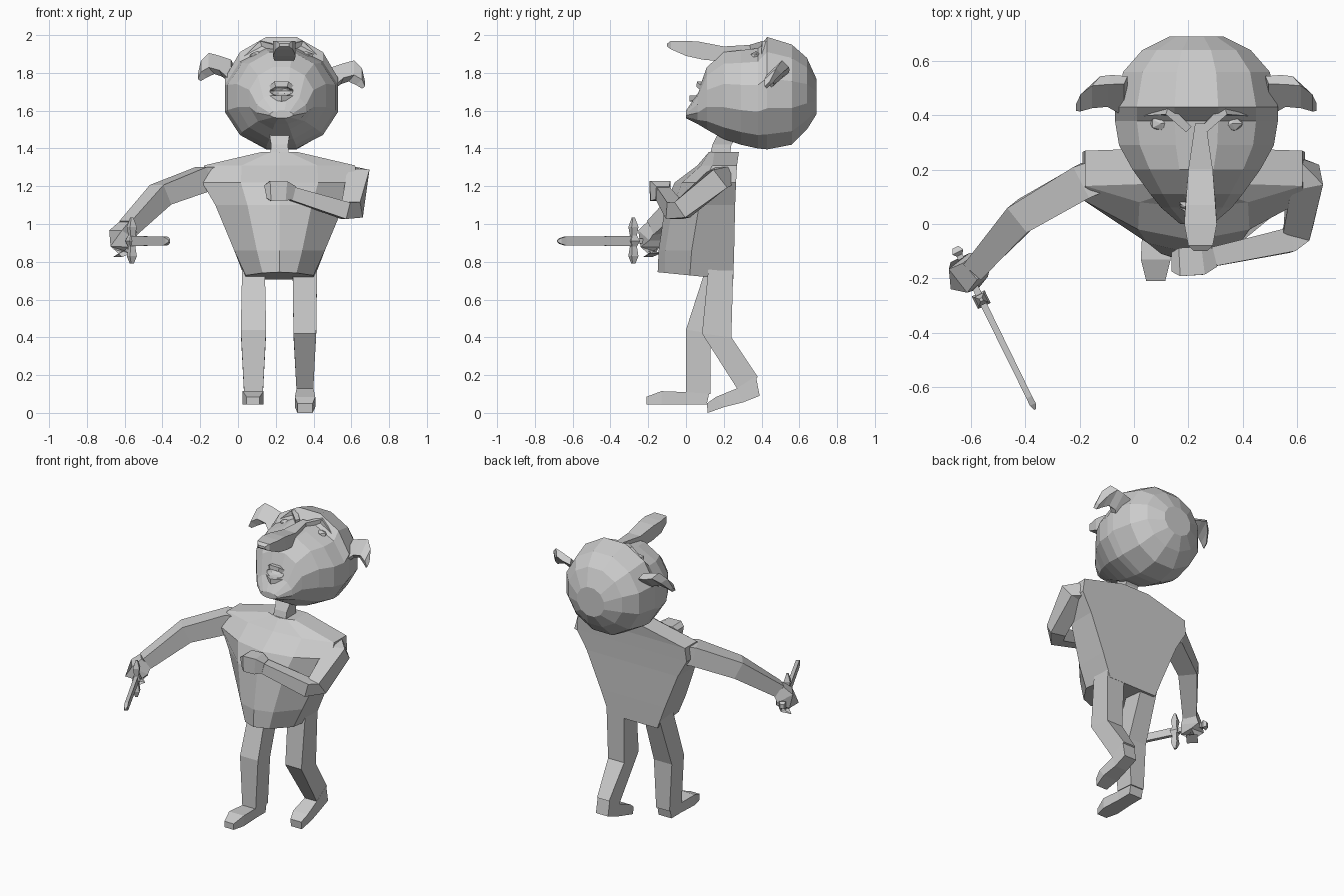
import bpy
import bmesh
from math import sin, cos, tau
from mathutils import Vector

if "Cube" in bpy.data.objects:
    bpy.data.objects.remove(bpy.data.objects["Cube"])

MID = 0.23  # body centre line

grey = bpy.data.materials.new("plain_grey")
grey.use_nodes = True
GREY = (0.6, 0.6, 0.6, 1)
grey.diffuse_color = GREY
grey.node_tree.nodes["Principled BSDF"].inputs["Base Color"].default_value = GREY


def loft(name, rings):
    """Skin closed rings of points and cap both ends."""
    bm = bmesh.new()
    loops = [[bm.verts.new(p) for p in ring] for ring in rings]
    n = len(loops[0])
    for a, b in zip(loops, loops[1:]):
        for i in range(n):
            j = (i + 1) % n
            bm.faces.new((a[i], a[j], b[j], b[i]))
    bm.faces.new(loops[0])
    bm.faces.new(loops[-1])
    bmesh.ops.recalc_face_normals(bm, faces=bm.faces)
    mesh = bpy.data.meshes.new(name)
    bm.to_mesh(mesh)
    bm.free()
    mesh.materials.append(grey)
    obj = bpy.data.objects.new(name, mesh)
    bpy.context.collection.objects.link(obj)
    return obj


def strip(name, x, rows):
    """Box limb from side profile rows: half width, edge a (y, z), edge b (y, z)."""
    return loft(name, [[(x - w, ya, za), (x + w, ya, za), (x + w, yb, zb), (x - w, yb, zb)]
                       for w, ya, za, yb, zb in rows])


def quad(c, u, v):
    c, u, v = Vector(c), Vector(u), Vector(v)
    return [c + u + v, c - u + v, c - u - v, c + u - v]


def tube(name, path):
    """Square limb along a path of x, y, z, half thickness."""
    pts = [Vector(p[:3]) for p in path]
    rings = []
    for i, p in enumerate(path):
        t = (pts[min(i + 1, len(pts) - 1)] - pts[max(i - 1, 0)]).normalized()
        side = t.cross(Vector((0, 0, 1))).normalized()
        rings.append(quad(pts[i], side * p[3], side.cross(t) * p[3]))
    return loft(name, rings)


def ball(name, loc, scale, sub=1):
    bpy.ops.mesh.primitive_ico_sphere_add(subdivisions=sub, radius=1, location=loc)
    obj = bpy.context.object
    obj.name = name
    obj.scale = scale
    obj.data.materials.append(grey)
    return obj


# Torso: wide shoulders, flat back, ridged belly
torso = []
for z, h, yb, ys, yf, yc in [
        (.73, .18, .25, .02, -.11, -.15), (.86, .24, .255, .03, -.11, -.145),
        (1.1, .34, .26, .07, -.07, -.11), (1.22, .41, .265, .09, -.02, -.06),
        (1.31, .40, .27, .14, .08, .06), (1.38, .1, .28, .15, .13, .12)]:
    half = [(h, yb), (h, ys), (h * .5, yf)]
    outline = half + [(0, yc)] + [(-x, y) for x, y in reversed(half)]
    tilt = -.1 if z < .8 else 0
    torso.append([(MID - .01 + x, y, z + tilt * y) for x, y in outline])
loft("torso", torso)

# Neck
strip("neck", .22, [(.05, .12, 1.34, .23, 1.34), (.045, .14, 1.42, .24, 1.42),
                    (.06, .19, 1.52, .3, 1.5)])

# Head: tilted back, chin forward, rings along y
head_rings = []
for y, lo, hi, hw in [(0, 1.56, 1.6, .06), (.06, 1.53, 1.69, .13), (.11, 1.5, 1.83, .17),
                      (.2, 1.45, 1.91, .235), (.29, 1.42, 1.92, .285), (.38, 1.4, 1.93, .3),
                      (.43, 1.395, 1.99, .3), (.56, 1.42, 1.95, .27),
                      (.64, 1.5, 1.88, .2), (.69, 1.58, 1.77, .1)]:
    c, r = (lo + hi) / 2, (hi - lo) / 2
    ring = []
    for k in range(12):
        a = tau * (k + .5) / 12
        ring.append((MID + hw * cos(a) / cos(tau / 24), y, c + r * sin(a) / cos(tau / 24)))
    head_rings.append(ring)
head = loft("head", head_rings)

# Mouth opening cut into the face
cutter = ball("mouth_cutter", (MID, .06, 1.705), (.065, .06, .028), 2)
cut = head.modifiers.new("mouth", 'BOOLEAN')
cut.object = cutter
cut.operation = 'DIFFERENCE'
bpy.context.view_layer.objects.active = head
bpy.ops.object.modifier_apply(modifier="mouth")
bpy.data.objects.remove(cutter)
tube("upper_lip", [(.16, .1, 1.71, .012), (.2, .07, 1.74, .014), (.26, .07, 1.74, .014),
                   (.3, .1, 1.71, .012)])
tube("lower_lip", [(.17, .07, 1.67, .01), (MID, .035, 1.665, .016), (.29, .07, 1.67, .01)])

# Long nose
strip("nose", MID + .015, [(.02, .37, 1.95, .37, 1.88), (.045, .2, 1.94, .2, 1.86),
                           (.055, .07, 1.965, .09, 1.87), (.06, 0, 1.97, 0, 1.89),
                           (.045, -.08, 1.97, -.08, 1.925), (.025, -.1, 1.955, -.1, 1.94)])

# Eyes, brows and ears on both sides
for side, label, drop in ((-1, "right", 0), (1, "left", .04)):
    def at(x, y, z):
        return (MID + side * x, y, z)
    ball(label + "_eye", at(.13, .37, 1.89), (.045, .03, .025))
    tube(label + "_brow", [(*at(.03, .35, 1.935), .014), (*at(.1, .42, 1.95), .02),
                           (*at(.2, .41, 1.87), .012)])
    ear = []
    for x, y, z, length, thick in [(.26, .47, 1.8, .08, .02), (.32, .49, 1.835, .055, .025),
                                   (.37, .485, 1.85, .055, .025), (.41, .46, 1.82, .042, .02),
                                   (.435, .435, 1.775, .018, .008)]:
        lean = min(1, (.44 - x) * 8)
        ear.append(quad(at(x, y, z - drop), (0, length * .75, length * .7),
                        (side * thick * (1 - lean * .7), -thick * .7, thick * .7)))
    loft(label + "_ear", ear)

# Sword arm, stretched out
tube("right_arm", [(-.12, .18, 1.24, .06), (-.18, .16, 1.24, .064), (-.41, .03, 1.155, .058),
                   (-.58, -.16, .98, .043)])
tube("right_hand", [(-.58, -.155, .985, .04), (-.61, -.18, .94, .055), (-.625, -.19, .88, .05),
                    (-.615, -.18, .835, .035)])

# Folded arm, across the chest
tube("left_arm", [(.56, .21, 1.26, .05), (.63, .17, 1.24, .06), (.605, -.02, 1.075, .05),
                  (.57, -.06, 1.07, .045), (.27, -.125, 1.165, .035)])
tube("left_hand", [(.29, -.125, 1.165, .035), (.25, -.135, 1.175, .052),
                   (.17, -.14, 1.175, .052), (.145, -.14, 1.17, .035)])

# Legs and feet
strip("right_leg", .082, [(.06, .11, .78, .25, .76), (.067, 0, .44, .13, .42),
                          (.05, 0, .11, .13, .1)])
strip("right_foot", .08, [(.048, .13, .14, .11, .045), (.048, 0, .11, 0, .045),
                          (.055, -.13, .115, -.13, .045), (.035, -.21, .085, -.21, .045)])
strip("left_leg", .354, [(.065, .12, .78, .25, .76), (.06, .085, .42, .24, .4),
                         (.045, .27, .13, .38, .19)])
strip("left_foot", .355, [(.045, .37, .195, .39, .09), (.045, .27, .13, .3, .055),
                          (.054, .16, .085, .2, .03), (.04, .11, .05, .115, 0)])

# Sword: sections measured along its length
START, ALONG = Vector((-.655, -.09, .91)), Vector((.29, -.59, 0)).normalized()
ACROSS, UP = ALONG.cross(Vector((0, 0, 1))), Vector((0, 0, 1))


def sword_part(name, rows):
    return loft(name, [quad(START + ALONG * d, ACROSS * w, UP * h) for d, w, h in rows])


sword_part("sword_pommel", [(-.005, .012, .015), (.015, .022, .025), (.03, .01, .012)])
sword_part("sword_grip", [(.02, .012, .014), (.22, .012, .014)])
sword_part("sword_blade", [(.2, .012, .026), (.61, .011, .024), (.64, .012, .016),
                           (.66, .004, .004)])
guard = START + ALONG * .21
loft("sword_guard", [quad(guard + UP * z, ACROSS * w, ALONG * w) for z, w in
                     [(-.12, .008), (-.08, .02), (-.03, .014), (0, .026),
                      (.03, .014), (.075, .02), (.125, .006)]])
